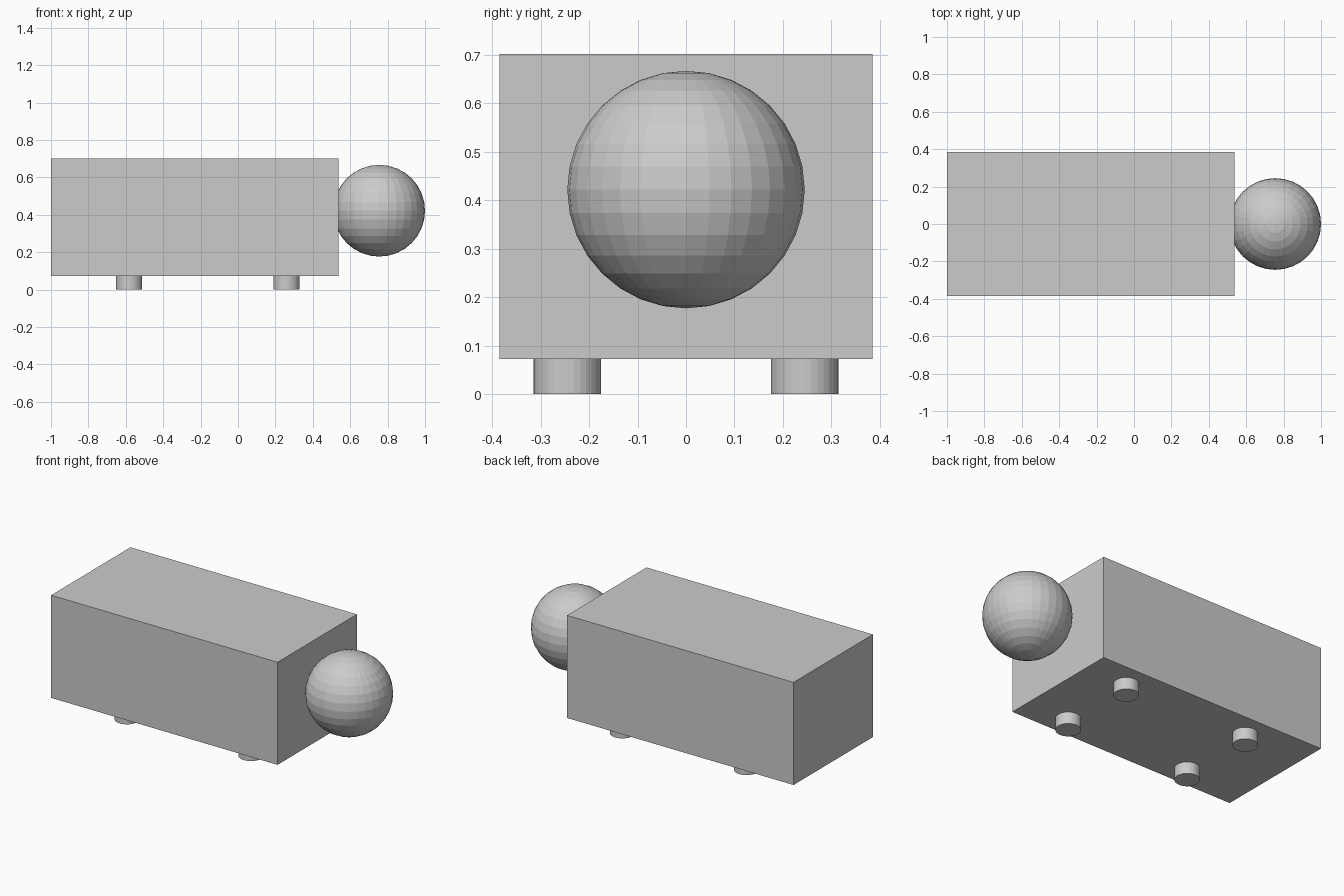
import bpy

if "Cube" in bpy.data.objects:
    bpy.data.objects.remove(bpy.data.objects["Cube"])


def name_active(name):
    obj = bpy.context.object
    obj.name = name
    obj.data.name = name
    return obj


# Box body
X0, X1, HALF_Y, Z0, Z1 = -1.0, 0.538, 0.385, 0.072, 0.702
bpy.ops.mesh.primitive_cube_add(size=1, location=((X0 + X1) / 2, 0, (Z0 + Z1) / 2))
body = name_active("body")
body.scale = (X1 - X0, 2 * HALF_Y, Z1 - Z0)
bpy.ops.object.transform_apply(location=False, rotation=False, scale=True)

# Ball head, slightly sunk into the end of the body
bpy.ops.mesh.primitive_uv_sphere_add(segments=32, ring_count=16, radius=0.245,
                                     location=(0.755, 0, 0.422))
name_active("head")

# Four short round feet
for end, x in (("rear", -0.582), ("front", 0.26)):
    for side, y in (("right", -0.245), ("left", 0.245)):
        bpy.ops.mesh.primitive_cylinder_add(vertices=32, radius=0.07, depth=Z0,
                                            location=(x, y, Z0 / 2))
        name_active(f"{end}_{side}_foot")
